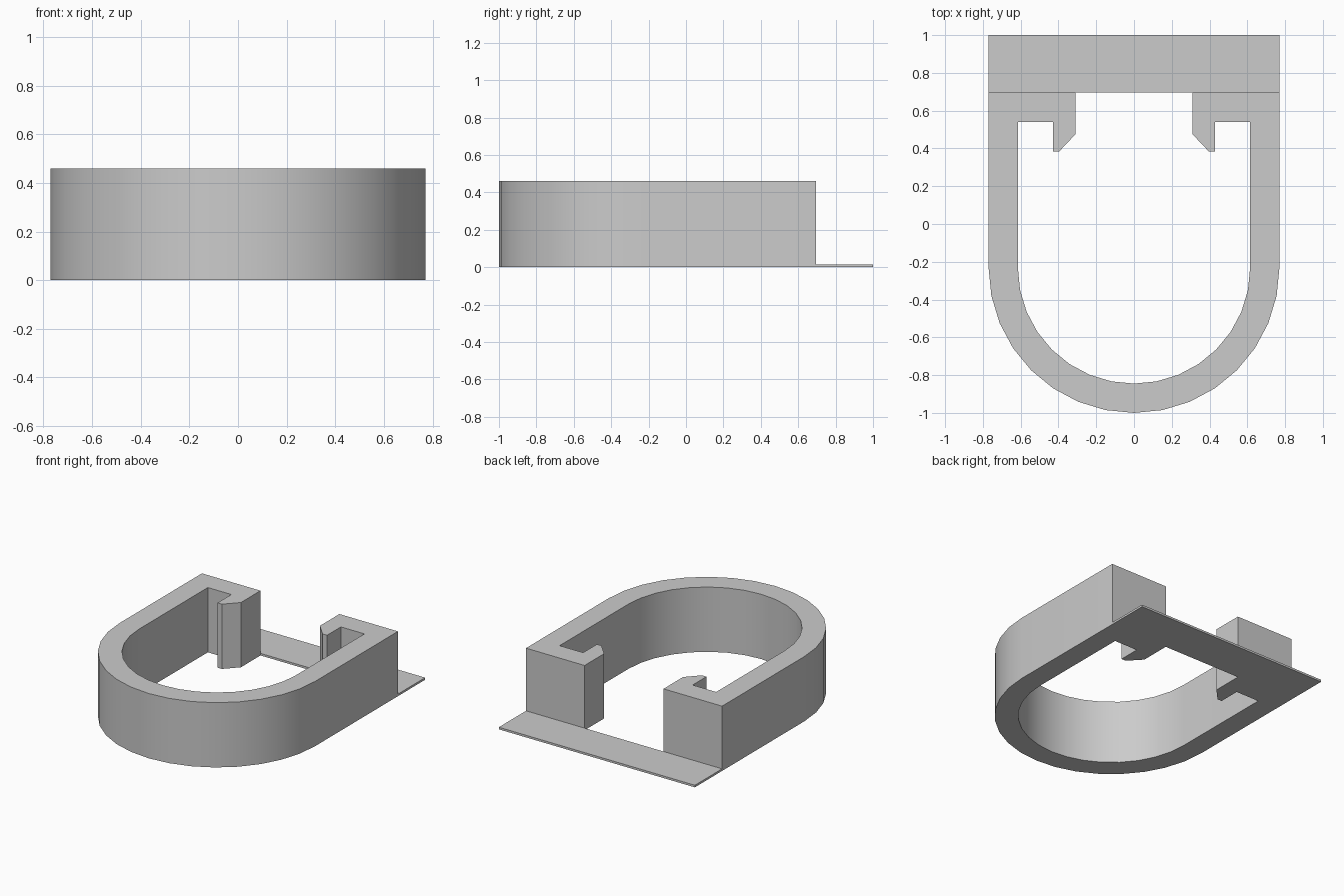
import bpy, bmesh
from math import sin, cos, pi, radians

cube = bpy.data.objects.get("Cube")
if cube:
    bpy.data.objects.remove(cube, do_unlink=True)

grey = bpy.data.materials.new("light_grey")
grey.use_nodes = True
COLOUR = (0.6, 0.6, 0.6, 1)
grey.diffuse_color = COLOUR
grey.node_tree.nodes["Principled BSDF"].inputs["Base Color"].default_value = COLOUR

HALF_W, INNER, ARC_Y = 0.77, 0.615, -0.23
BACK, HEIGHT, STEPS = 0.695, 0.46, 16


def extruded(name, outline, height):
    """Raise a flat outline from the ground into a solid."""
    bm = bmesh.new()
    face = bm.faces.new([bm.verts.new((x, y, 0)) for x, y in outline])
    top = bmesh.ops.extrude_face_region(bm, geom=[face])["geom"]
    bmesh.ops.translate(bm, vec=(0, 0, height),
                        verts=[v for v in top if isinstance(v, bmesh.types.BMVert)])
    bmesh.ops.recalc_face_normals(bm, faces=bm.faces)
    mesh = bpy.data.meshes.new(name)
    bm.to_mesh(mesh)
    bm.free()
    mesh.materials.append(grey)
    obj = bpy.data.objects.new(name, mesh)
    bpy.context.collection.objects.link(obj)
    return obj


def arc(radius):
    """Half circle around the front, from +x to -x."""
    return [(radius * cos(pi * i / STEPS), ARC_Y - radius * sin(pi * i / STEPS))
            for i in range(STEPS + 1)]


# U-shaped band with an inward hook at each end
hook = [(INNER, 0.54), (0.43, 0.54), (0.43, 0.385), (0.395, 0.385),
        (0.31, 0.475), (0.31, BACK), (HALF_W, BACK)]
left_end = hook
right_end = [(-x, y) for x, y in reversed(hook)]
band = extruded("hooked_band", left_end + arc(HALF_W) + right_end + arc(INNER)[::-1], HEIGHT)

# Thin plate joining the two ends at the back
plate = extruded("back_plate", [(-HALF_W, BACK), (HALF_W, BACK), (HALF_W, 1), (-HALF_W, 1)], 0.015)

# Smooth the curved walls and keep corners sharp
bpy.ops.object.select_all(action="DESELECT")
band.select_set(True)
bpy.context.view_layer.objects.active = band
bpy.ops.object.shade_smooth_by_angle(angle=radians(30))
